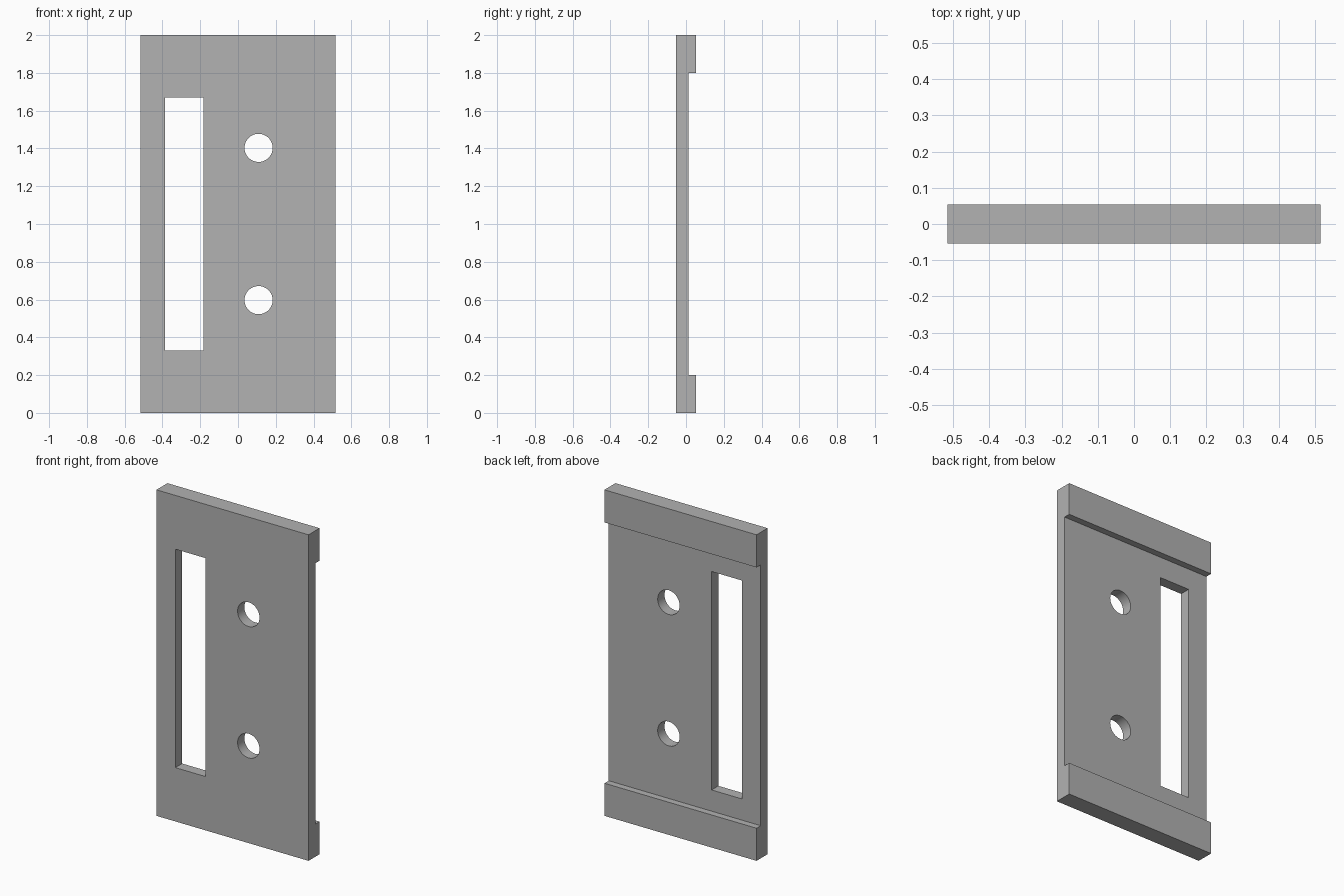
import bpy
import bmesh

cube = bpy.data.objects.get("Cube")
if cube:
    bpy.data.objects.remove(cube, do_unlink=True)

WIDTH, HEIGHT = 1.032, 2.0
FRONT, RECESS, BACK = -0.0533, 0.0125, 0.0533
END = 0.2  # height of each thick end band

grey = bpy.data.materials.new("plain grey")
grey.use_nodes = True
colour = (0.445, 0.445, 0.445, 1)
grey.diffuse_color = colour
grey.node_tree.nodes["Principled BSDF"].inputs["Base Color"].default_value = colour


def make_object(name, bm):
    bmesh.ops.recalc_face_normals(bm, faces=bm.faces)
    mesh = bpy.data.meshes.new(name)
    bm.to_mesh(mesh)
    bm.free()
    mesh.materials.append(grey)
    obj = bpy.data.objects.new(name, mesh)
    bpy.context.collection.objects.link(obj)
    return obj


# Plate: side profile (y, z) with a recessed back, extruded across the width
profile = [(FRONT, 0), (BACK, 0), (BACK, END), (RECESS, END),
           (RECESS, HEIGHT - END), (BACK, HEIGHT - END),
           (BACK, HEIGHT), (FRONT, HEIGHT)]
bm = bmesh.new()
face = bm.faces.new([bm.verts.new((-WIDTH / 2, y, z)) for y, z in profile])
side = bmesh.ops.extrude_face_region(bm, geom=[face])
moved = [g for g in side["geom"] if isinstance(g, bmesh.types.BMVert)]
bmesh.ops.translate(bm, verts=moved, vec=(WIDTH, 0, 0))
plate = make_object("mounting_plate", bm)

# Cutters: one tall slot and two round screw holes
bpy.ops.mesh.primitive_cube_add(size=1, location=(-0.285, 0, HEIGHT / 2))
slot = bpy.context.object
slot.name = "slot_cutter"
slot.scale = (0.205, 0.5, 1.34)
cutters = [slot]
for label, offset in (("lower", -0.403), ("upper", 0.403)):
    bpy.ops.mesh.primitive_cylinder_add(
        vertices=48, radius=0.0745, depth=0.5,
        location=(0.109, 0, HEIGHT / 2 + offset), rotation=(1.570796, 0, 0))
    hole = bpy.context.object
    hole.name = label + "_hole_cutter"
    cutters.append(hole)

bpy.ops.object.select_all(action="DESELECT")
plate.select_set(True)
bpy.context.view_layer.objects.active = plate
for cutter in cutters:
    cutter.hide_render = True
    cut = plate.modifiers.new(cutter.name, "BOOLEAN")
    cut.operation = "DIFFERENCE"
    cut.solver = "EXACT"
    cut.object = cutter
    bpy.ops.object.modifier_apply(modifier=cut.name)
    bpy.data.objects.remove(cutter, do_unlink=True)

# Smooth hole walls, crisp edges elsewhere
bpy.ops.object.shade_smooth_by_angle(angle=0.5)
